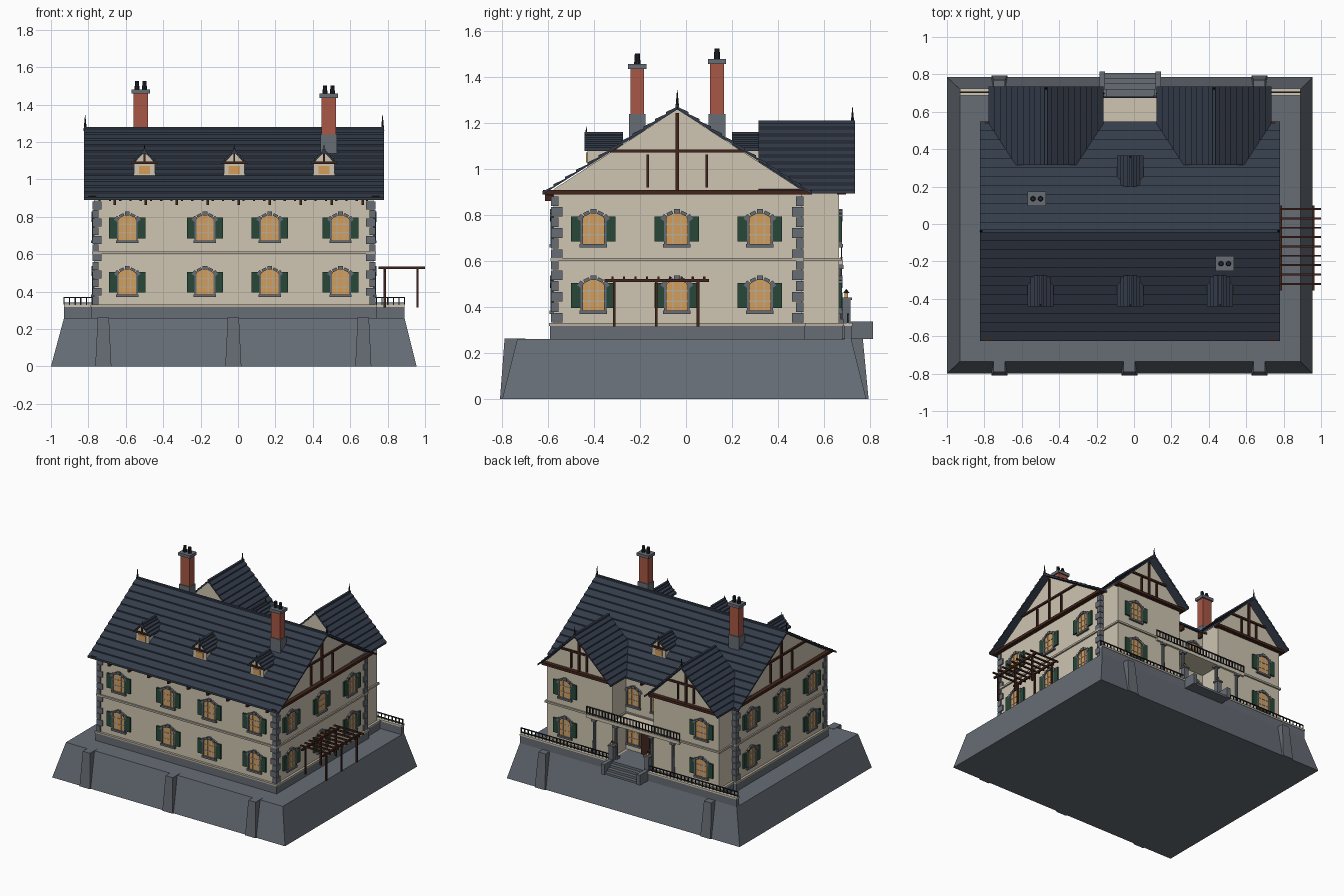
import bpy, bmesh, math
from mathutils import Matrix, Vector

if "Cube" in bpy.data.objects:
    bpy.data.objects.remove(bpy.data.objects["Cube"])

COLOURS = {
    "plaster": (.62, .555, .44), "trim": (.47, .42, .34), "stone": (.135, .153, .178),
    "slate": (.034, .045, .068), "brick": (.39, .095, .058), "shutter green": (.02, .065, .04),
    "warm glass": (.66, .34, .10), "timber": (.054, .018, .011), "iron": (.016, .019, .024)}
MATS = {}
for key, rgb in COLOURS.items():
    m = bpy.data.materials.new(key)
    m.use_nodes = True
    m.diffuse_color = (*rgb, 1)
    m.node_tree.nodes["Principled BSDF"].inputs["Base Color"].default_value = (*rgb, 1)
    MATS[key] = m

PARTS = {}
I = Matrix.Identity(4)


def part(name, mat):
    return PARTS.setdefault(name, (bmesh.new(), mat))[0]


def box(name, mat, x, y, z, M=I):
    """Box from (low, high) pairs."""
    c = [(a + b) / 2 for a, b in (x, y, z)]
    s = [abs(b - a) for a, b in (x, y, z)]
    bmesh.ops.create_cube(part(name, mat), size=1,
                          matrix=M @ Matrix.Translation(c) @ Matrix.Diagonal((*s, 1)))


def frustum(name, mat, lo, hi, z0, z1):
    """Box whose bottom and top rectangles (x0, x1, y0, y1) differ."""
    verts = bmesh.ops.create_cube(part(name, mat), size=2)["verts"]
    for v in verts:
        r, z = (hi, z1) if v.co.z > 0 else (lo, z0)
        v.co = (r[v.co.x > 0], r[2 + (v.co.y > 0)], z)


def prism(name, mat, pts, y0, y1, M=I):
    """Outline in x, z pushed along y."""
    bm = part(name, mat)
    a = [bm.verts.new(M @ Vector((x, y0, z))) for x, z in pts]
    b = [bm.verts.new(M @ Vector((x, y1, z))) for x, z in pts]
    bm.faces.new(a)
    bm.faces.new(b[::-1])
    for i in range(len(a)):
        j = (i + 1) % len(a)
        bm.faces.new((a[j], a[i], b[i], b[j]))


def rod(name, mat, x, y, z0, z1, r0, r1, seg=8):
    bmesh.ops.create_cone(part(name, mat), cap_ends=True, segments=seg, radius1=r0, radius2=r1,
                          depth=z1 - z0, matrix=Matrix.Translation((x, y, (z0 + z1) / 2)))


def frame(x, y, z=0, turn=0):
    """Local frame whose -y points out of the wall."""
    return Matrix.Translation((x, y, z)) @ Matrix.Rotation(math.radians(turn), 4, 'Z')


def slate_roof(name, hw, z0, z1, n, y0, y1, M):
    """Gabled roof with overlapping courses of slate."""
    side = []
    for i in range(n):
        for t, lift in ((i / n, .009), ((i + 1) / n, 0)):
            side.append((hw * (1 - t), z0 + (z1 - z0) * t + lift))
    left = [(-x, z) for x, z in reversed(side[:-1])]
    prism(name, "slate", side + left + [(-hw, z0 - .006), (0, z1 - .012), (hw, z0 - .006)], y0, y1, M)
    box("ridge_tiles", "slate", (-.008, .008), (y0, y1), (z1 - .01, z1 + .008), M)


def gable_timbers(hw, z0, z1, M):
    h, d = z1 - z0, (-.012, .01)
    box("gable_timbers", "timber", (-hw, hw), (-.03, .01), (z0 - .01, z0 + .01), M)
    box("gable_timbers", "timber", (-hw / 2, hw / 2), d, (z0 + h * .49 - .007, z0 + h * .49 + .007), M)
    box("gable_timbers", "timber", (-.008, .008), d, (z0, z1 - .02), M)
    for s in (-1, 1):
        u = s * hw * .22
        box("gable_timbers", "timber", (u - .006, u + .006), d, (z0 + .02, z0 + h * .45), M)


def window(M, shutters=True):
    top, rise, hw = .07, .025, .05
    R = (hw * hw + rise * rise) / (2 * rise)
    cz, lim = top - R, math.asin(hw / R)
    arc = [(R * math.sin(lim - 2 * lim * i / 6), cz + R * math.cos(lim - 2 * lim * i / 6)) for i in range(7)]
    prism("window_panes", "warm glass", [(-hw, -.065), (hw, -.065)] + arc, -.004, .01, M)
    for u in (-.018, .018):
        box("window_bars", "trim", (u - .003, u + .003), (-.007, 0), (-.065, .064), M)
    for z in (-.025, .02):
        box("window_bars", "trim", (-hw, hw), (-.007, 0), (z - .003, z + .003), M)
    for i in range(-2, 3):
        T = M @ Matrix.Translation((0, 0, cz)) @ Matrix.Rotation(i * lim / 2, 4, 'Y')
        box("window_arches", "stone", (-.013, .013), (-.014, .01), (R - .003, R + .012 + .005 * (i % 2 == 0)), T)
    for s in (-1, 1):
        box("window_jambs", "stone", (s * .046, s * .056), (-.012, .01), (-.07, .045), M)
        if shutters:
            box("shutters", "shutter green", (s * .056, s * .097), (-.012, 0), (-.055, .055), M)
    box("window_sills", "stone", (-.06, .06), (-.016, .01), (-.08, -.066), M)


def railing(x0, x1, y, z0, z1, step):
    for z in (z0 + .012, z1):
        box("railings", "iron", (x0, x1), (y - .004, y + .004), (z - .006, z))
    n = round((x1 - x0) / step)
    for i in range(n + 1):
        x = x0 + (x1 - x0) * i / n
        box("railings", "iron", (x - .003, x + .003), (y - .003, y + .003), (z0, z1))


# Sloping stone terrace with buttresses
frustum("terrace", "stone", (-1, .955, -.80, .785), (-.93, .89, -.735, .72), 0, .26)
for x in (-.72, -.025, .67):
    frustum("buttresses", "stone", (x - .043, x + .043, -.81, -.70), (x - .03, x + .03, -.79, -.70), 0, .262)
    if x != -.025:
        frustum("buttresses", "stone", (x - .043, x + .043, .68, .795), (x - .03, x + .03, .68, .77), 0, .262)

# Main body and plinth
CX, CY, HX, HY = -.022, -.038, .7475, .54
WINGS = ((-.47, -.60), (.427, .545))


def house_profile(hw, roof_hw, z0, z1):
    eave = z1 - .014 - (z1 - z0) * hw / roof_hw
    return [(-hw, .26), (hw, .26), (hw, eave), (0, z1 - .014), (-hw, eave)]


ALONG = frame(CX, CY, 0, 90)
prism("main_walls", "plaster", house_profile(HY, .587, .895, 1.275), -HX, HX, ALONG)
slate_roof("main_roof", .587, .895, 1.272, 12, -.802, .802, ALONG)


def band(name, mat, out, z):
    box(name, mat, (CX - HX - out, CX + HX + out), (CY - HY - out, CY + HY + out), z)
    for wx, _ in WINGS:
        box(name, mat, (wx - .275 - out, wx + .275 + out), (.4, .667 + out), z)


band("plinth", "stone", .014, (.255, .318))
band("plinth_cap", "trim", .018, (.318, .33))
band("string_course", "trim", .011, (.6, .614))

# Rear wings
for wx, _ in WINGS:
    M = frame(wx, 0)
    prism("wing_walls", "plaster", house_profile(.275, .307, .9, 1.21), .318, .667, M)
    slate_roof("wing_roofs", .307, .9, 1.205, 10, .315, .735, M)
    gable_timbers(.30, .9, 1.20, frame(wx, .667, 0, 180))
    rod("finials", "iron", wx, .725, 1.2, 1.27, .008, .001)
for s in (-1, 1):
    gable_timbers(.585, .9, 1.265, frame(CX + s * HX, CY, 0, s * 90))
    rod("finials", "iron", CX + s * .795, CY, 1.26, 1.345, .009, .001)

# Corner stones in alternating lengths
for sx in (-1, 1):
    for sy in (-1, 1):
        px, py = CX + sx * (HX + .009), CY + sy * (HY + .009)
        for i in range(12):
            a, b = (.05, .032) if i % 2 else (.032, .05)
            z = .332 + i * .0462
            box("corner_stones", "stone", (px, px - sx * a), (py, py - sy * b), (z, z + .042))

# Rafter tails under the eaves
for i in range(9):
    x = -.658 + i * .1655
    for s in (-1, 1):
        y = CY + s * HY
        box("rafter_tails", "timber", (x - .007, x + .007), (y, y + s * .035), (.862, .905))
for i in range(27):
    x = -.74 + i * .055
    box("rafter_ends", "timber", (x - .006, x + .006), (-.605, -.57), (.885, .9))

# Windows on every side
for z in (.45, .74):
    for x in (-.592, -.177, .17, .548):
        window(frame(x, CY - HY, z))
    for y in (-.403, -.04, .322):
        for s in (-1, 1):
            window(frame(CX + s * HX, y, z, s * 90))
    for _, x in WINGS:
        window(frame(x, .667, z, 180))
    for x in (-.115, .085):
        window(frame(x, CY + HY, z, 180), False)
box("door", "timber", (-.05, .02), (.49, .512), (.33, .52))

# Dormers
for x, y, turn in ((-.5, -.43, 0), (-.02, -.43, 0), (.46, -.43, 0), (-.02, .355, 180)):
    M = frame(x, y, 0, turn)
    prism("dormer_walls", "plaster", [(-.055, 1.0), (.055, 1.0), (.055, 1.09), (0, 1.145), (-.055, 1.09)], 0, .14, M)
    slate_roof("dormer_roofs", .07, 1.085, 1.155, 4, -.012, .155, M)
    box("dormer_panes", "warm glass", (-.03, .03), (-.005, .01), (1.03, 1.072), M)
    box("dormer_beams", "timber", (-.062, .062), (-.012, .005), (1.083, 1.095), M)
    box("dormer_beams", "timber", (-.005, .005), (-.01, .005), (1.09, 1.15), M)
    p = M @ Vector((0, -.004, 0))
    rod("dormer_finials", "iron", p.x, p.y, 1.15, 1.185, .005, .001)

# Chimneys
for x, y, top in ((-.52, .135, 1.48), (.485, -.212, 1.458)):
    for name, mat, a, b, z in (("chimney_bases", "stone", .044, .036, (1.05, 1.24)),
                               ("chimney_stacks", "brick", .038, .03, (1.24, top - .015)),
                               ("chimney_caps", "stone", .049, .04, (top - .022, top))):
        box(name, mat, (x - a, x + a), (y - b, y + b), z)
    for s in (-.02, .02):
        rod("chimney_pots", "iron", x + s, y, top, top + .045, .014, .011, 10)

# Pergola
for x in (.785, .96):
    for y in (-.312, -.13, .052):
        box("pergola_posts", "timber", (x - .006, x + .006), (y - .006, y + .006), (.315, .52))
    box("pergola_beams", "timber", (x - .006, x + .006), (-.355, .1), (.508, .522))
for i in range(9):
    y = .08 - i * .05
    box("pergola_slats", "timber", (.75, 1.0), (y - .005, y + .005), (.522, .533))

# Rear porch, balcony and columns
box("porch_floor", "stone", (-.42, .36), (.5, .69), (.255, .33))
box("balcony_floor", "plaster", (-.42, .36), (.5, .683), (.582, .606))
railing(-.42, .36, .677, .606, .665, .026)
for x in (-.36, -.18, .12, .30):
    rod("porch_columns", "stone", x, .668, .33, .585, .014, .011, 10)
    for z in (.33, .565):
        box("column_blocks", "stone", (x - .019, x + .019), (.65, .686), (z, z + .018))

# Rear parapet with railing
for x0, x1 in ((-.93, -.185), (.145, .89)):
    box("parapet", "stone", (x0, x1), (.69, .72), (.255, .318))
    box("parapet_cap", "plaster", (x0, x1), (.686, .724), (.318, .33))
    railing(x0, x1, .705, .33, .372, .03)

# Entrance steps, cheek walls and lantern posts
for i in range(4):
    box("steps", "stone", (-.17, .13), (.68, .722 + .028 * i), (.26, .33 - .018 * i))
for x in (-.17, .13):
    box("step_walls", "stone", (x - .015, x + .015), (.70, .815), (.26, .338))
    box("gate_posts", "stone", (x - .018, x + .018), (.68, .716), (.26, .43))
    box("gate_post_caps", "stone", (x - .024, x + .024), (.674, .722), (.43, .442))
    box("lanterns", "warm glass", (x - .008, x + .008), (.69, .706), (.442, .462))
    rod("lantern_tops", "iron", x, .698, .462, .478, .013, .001, 4)

# Turn the collected parts into objects
for name, (bm, mat) in PARTS.items():
    bmesh.ops.recalc_face_normals(bm, faces=bm.faces[:])
    mesh = bpy.data.meshes.new(name)
    bm.to_mesh(mesh)
    bm.free()
    mesh.materials.append(MATS[mat])
    bpy.context.scene.collection.objects.link(bpy.data.objects.new(name, mesh))
